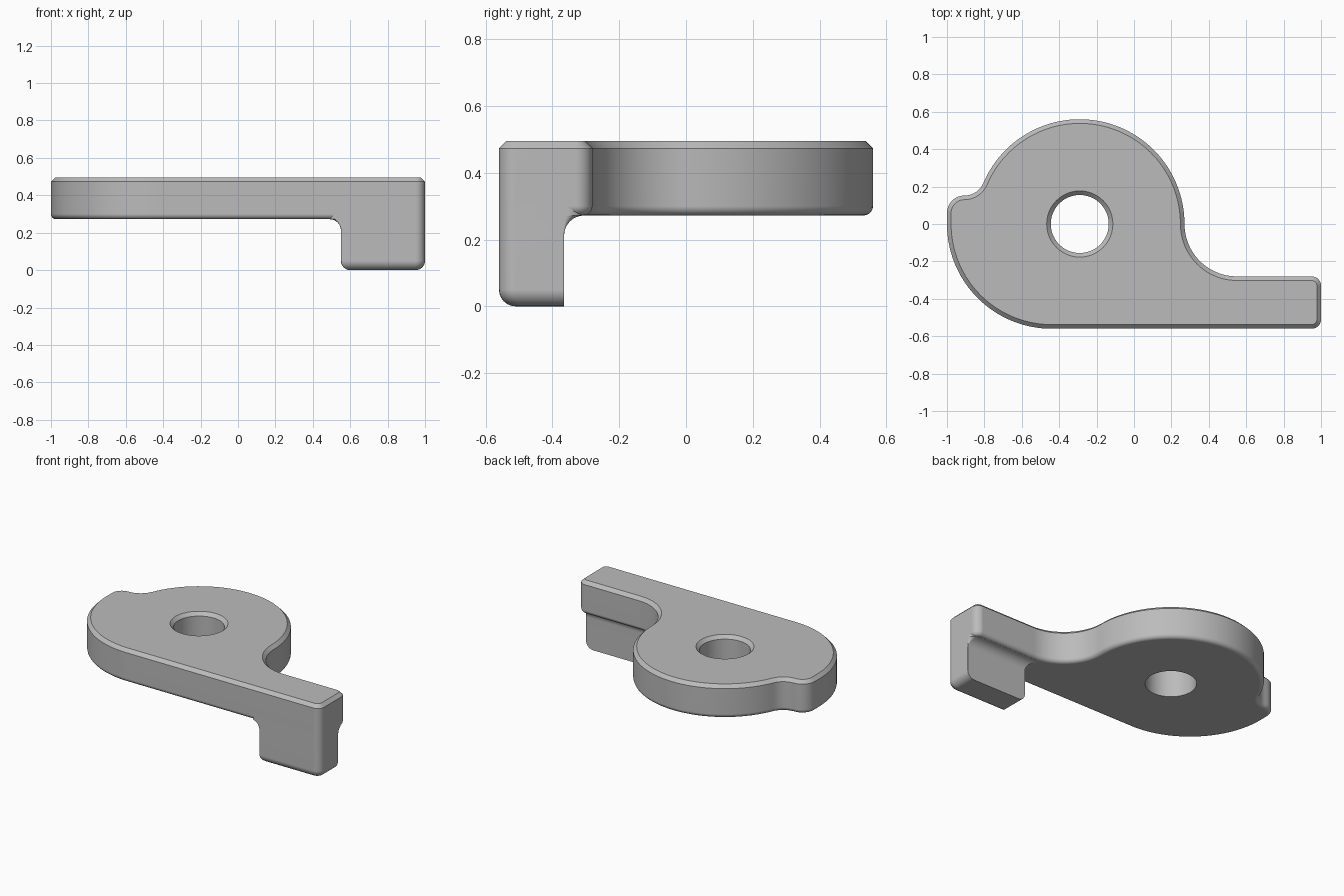
import bpy, bmesh, math
from mathutils import Vector

if "Cube" in bpy.data.objects:
    bpy.data.objects.remove(bpy.data.objects["Cube"])

grey = bpy.data.materials.new("plain grey")
grey.diffuse_color = (0.5, 0.5, 0.5, 1)
grey.use_nodes = True
grey.node_tree.nodes["Principled BSDF"].inputs["Base Color"].default_value = grey.diffuse_color


def arc(cx, cy, r, a0, a1, n):
    """Points on an arc, angles in degrees."""
    angles = [math.radians(a0 + (a1 - a0) * i / n) for i in range(n + 1)]
    return [Vector((cx + r * math.cos(a), cy + r * math.sin(a))) for a in angles]


def clean(points):
    """Drop repeated neighbours where arcs meet."""
    return [p for i, p in enumerate(points) if (p - points[i - 1]).length > 1e-3]


def inset(points, d):
    """Move a counter-clockwise outline inwards by d."""
    out = []
    for i, p in enumerate(points):
        a = (p - points[i - 1]).normalized()
        b = (points[(i + 1) % len(points)] - p).normalized()
        n = Vector((-a.y - b.y, a.x + b.x)).normalized()
        out.append(p + n * d / max(0.5, n.dot(Vector((-a.y, a.x)))))
    return out


def loft(bm, rings):
    """Skin a list of (outline, z) rings; return the vertex rings."""
    loops = [[bm.verts.new((p.x, p.y, z)) for p in pts] for pts, z in rings]
    for low, high in zip(loops, loops[1:]):
        for i in range(len(low)):
            j = (i + 1) % len(low)
            bm.faces.new((low[i], low[j], high[j], high[i]))
    return loops


def fill(bm, *loops):
    """Flat cap between an outline and any holes in it."""
    edges = [bm.edges.get((l[i - 1], l[i])) for l in loops for i in range(len(l))]
    bmesh.ops.triangle_fill(bm, edges=edges, use_beauty=True)


def finish(bm, name):
    bmesh.ops.recalc_face_normals(bm, faces=bm.faces)
    mesh = bpy.data.meshes.new(name)
    bm.to_mesh(mesh)
    bm.free()
    mesh.materials.append(grey)
    obj = bpy.data.objects.new(name, mesh)
    bpy.context.collection.objects.link(obj)
    bpy.ops.object.select_all(action='DESELECT')
    obj.select_set(True)
    bpy.context.view_layer.objects.active = obj
    bpy.ops.object.shade_smooth_by_angle(angle=math.radians(30))
    mod = obj.modifiers.new("flat caps", 'WEIGHTED_NORMAL')
    mod.keep_sharp = True


BOTTOM, TOP = 0.272, 0.495
FILLET, CHAMFER = 0.028, 0.022

# Cam-shaped plate with arm, bottom fillet, top chamfer and a through hole
outline = clean(
    arc(0.95, -0.51, 0.05, -90, 0, 8)
    + arc(0.95, -0.33, 0.05, 0, 90, 8)
    + arc(0.55, 0, 0.28, -90, -180, 24)
    + arc(-0.29, 0, 0.56, 0, 157, 56)
    + arc(-0.907, 0.262, 0.11, -23, -90, 10)
    + arc(-0.907, 0.059, 0.093, 90, 180, 12)
    + arc(-0.44, 0, 0.56, 180, 270, 32))
rings = []
for k in range(6):
    a = math.radians(18 * k)
    rings.append((inset(outline, FILLET * (1 - math.sin(a))),
                  BOTTOM + FILLET * (1 - math.cos(a))))
rings += [(outline, TOP - CHAMFER), (inset(outline, CHAMFER), TOP)]
hole = [arc(-0.29, 0, r, 0, 360, 48)[:-1] for r in (0.155, 0.177)]

bm = bmesh.new()
shell = loft(bm, rings)
bore = loft(bm, [(hole[0], BOTTOM), (hole[0], TOP - CHAMFER), (hole[1], TOP)])
fill(bm, shell[0], bore[0])
fill(bm, shell[-1], bore[-1])
finish(bm, "cam_plate")


# Hooked foot under the arm: rounded bottom, flaring into the plate
def foot_ring(z, cut, flare):
    x0, x1 = 0.55 + cut - flare, 1 - cut
    y0, y1 = -0.56 + cut, -0.365 + flare
    corners = [(x0, y0, 1, 1, 0.004 + 0.4 * flare, 180),
               (x1, y0, -1, 1, 0.05 - 0.6 * cut, 270),
               (x1, y1, -1, -1, 0.002 + 0.8 * flare, 0),
               (x0, y1, 1, -1, 0.002, 90)]
    pts = []
    for x, y, sx, sy, r, a in corners:
        pts += arc(x + sx * r, y + sy * r, r, a, a + 90, 6)
    return pts, z


R, FLARE = 0.05, 0.06
rings = []
for k in range(7):
    a = math.radians(15 * k)
    rings.append(foot_ring(R * (1 - math.cos(a)), R * (1 - math.sin(a)), 0))
for k in range(9):
    a = math.radians(11.25 * k)
    rings.append(foot_ring(BOTTOM - FLARE * (1 - math.sin(a)), 0,
                           FLARE * (1 - math.cos(a))))
rings.append(foot_ring(BOTTOM + FILLET, 0, FLARE))

bm = bmesh.new()
foot = loft(bm, rings)
bm.faces.new(foot[0][::-1])
bm.faces.new(foot[-1])
finish(bm, "hook_foot")
